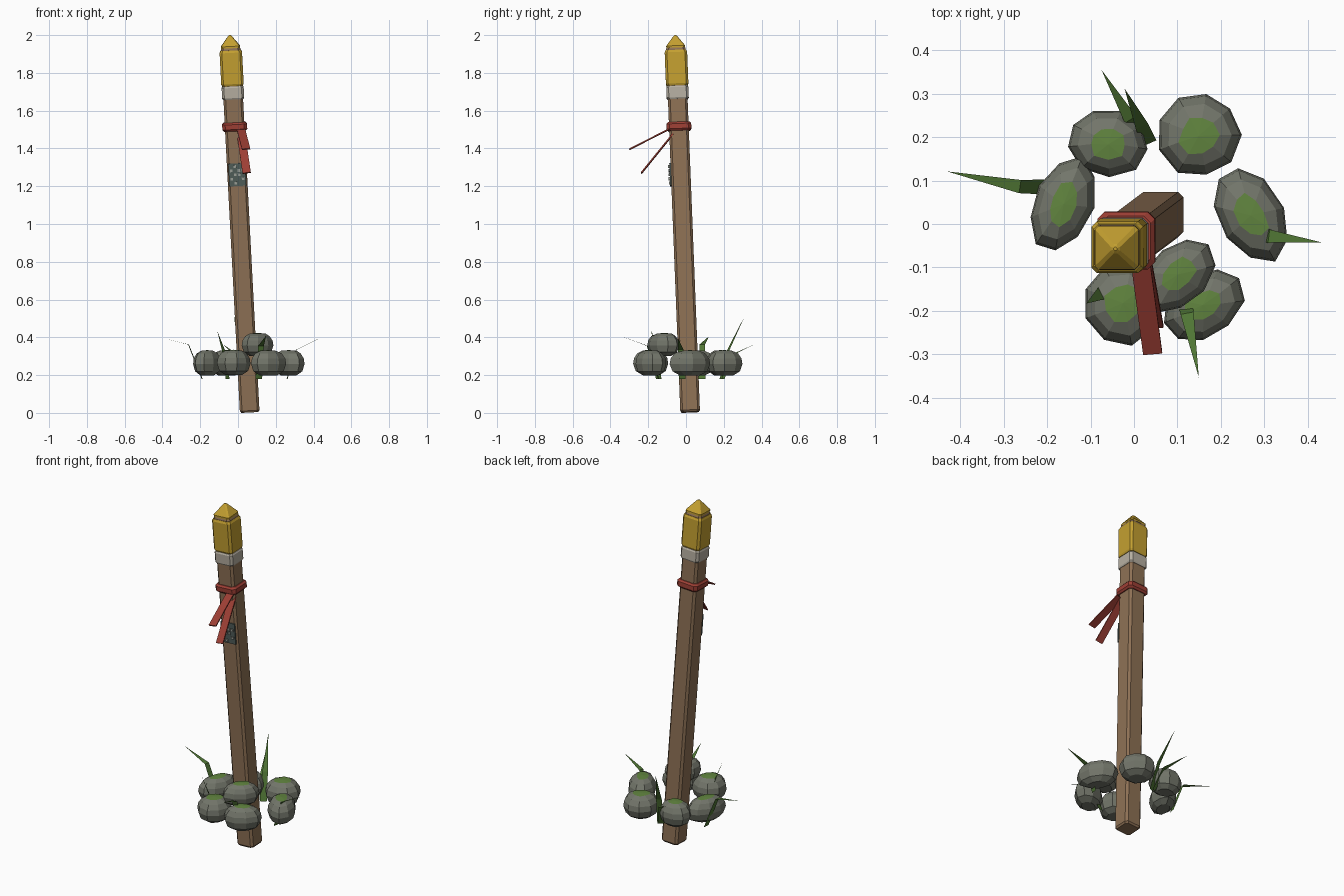
import bpy, bmesh, math, random
from mathutils import Vector, Matrix

if "Cube" in bpy.data.objects:
    bpy.data.objects.remove(bpy.data.objects["Cube"])

random.seed(4)


def mat(name, rgb):
    m = bpy.data.materials.new(name)
    m.diffuse_color = (*rgb, 1)
    m.use_nodes = True
    m.node_tree.nodes["Principled BSDF"].inputs["Base Color"].default_value = m.diffuse_color
    return m


WOOD = mat("wood brown", (0.27, 0.165, 0.09))
GOLD = mat("gold", (0.55, 0.35, 0.03))
WHITE = mat("off white", (0.47, 0.43, 0.36))
RED = mat("cloth red", (0.34, 0.05, 0.035))
STONE = mat("stone grey", (0.17, 0.18, 0.145))
MOSS = mat("moss green", (0.12, 0.235, 0.05))
GRASS = mat("grass green", (0.08, 0.18, 0.035))
SLATE = mat("dark slate", (0.08, 0.11, 0.10))
PALE = mat("pale grey", (0.33, 0.35, 0.31))


def finish(bm, name, mats, matrix=None):
    if matrix:
        bm.transform(matrix)
    bmesh.ops.recalc_face_normals(bm, faces=bm.faces)
    me = bpy.data.meshes.new(name)
    bm.to_mesh(me)
    bm.free()
    for m in mats:
        me.materials.append(m)
    ob = bpy.data.objects.new(name, me)
    bpy.context.collection.objects.link(ob)
    return ob


def loft(bm, rings):
    """Bridge equal-length point rings and cap both ends."""
    vs = [[bm.verts.new(p) for p in r] for r in rings]
    n = len(vs[0])
    for a, b in zip(vs, vs[1:]):
        for i in range(n):
            bm.faces.new((a[i], a[(i + 1) % n], b[(i + 1) % n], b[i]))
    return bm.faces.new(vs[0][::-1]), bm.faces.new(vs[-1])


def square(w, z, c):
    """Chamfered square ring of width w."""
    h = w / 2
    k = h - c
    return [(x, y, z) for x, y in ((h, -k), (h, k), (k, h), (-k, h),
                                   (-h, k), (-h, -k), (-k, -h), (k, -h))]


# leaning axis shared by everything on the post
base, tip = Vector((0.062, 0.022, 0.004)), Vector((-0.043, -0.057, 2.0))
axis = tip - base
LEAN = Matrix.Translation(base) @ Vector((0, 0, 1)).rotation_difference(axis).to_matrix().to_4x4()


def post_part(name, m, profile, c=0.012):
    bm = bmesh.new()
    loft(bm, [square(w, z, min(c, w * 0.3)) for w, z in profile])
    return finish(bm, name, [m], LEAN)


post_part("post", WOOD, [(0.09, 0), (0.104, 0.01), (0.104, 1.925), (0.094, 1.938)])
post_part("white_band", WHITE, [(0.108, 1.66), (0.117, 1.668), (0.117, 1.722), (0.108, 1.73)])
post_part("gold_sleeve", GOLD, [(0.11, 1.732), (0.119, 1.742), (0.119, 1.908), (0.108, 1.92)])
post_part("gold_point", GOLD, [(0.1, 1.932), (0.1, 1.942), (0.022, 1.994), (0.008, 2.0)], 0.008)
post_part("red_wrap", RED, [(0.114, 1.492), (0.132, 1.502), (0.132, 1.528), (0.114, 1.538)], 0.016)


# ribbon tails
def ribbon(name, a, b, w=0.044, t=0.007):
    a, b = Vector(a), Vector(b)
    d = (b - a).normalized()
    side = Vector((1, -0.1, 0))
    side = (side - d * side.dot(d)).normalized()
    up = d.cross(side)
    bm = bmesh.new()
    loft(bm, [[p + side * sx * w / 2 + up * sy * t / 2
               for sx, sy in ((1, 1), (-1, 1), (-1, -1), (1, -1))] for p in (a, b)])
    finish(bm, name, [RED])


ribbon("ribbon_upper", (0.014, -0.08, 1.507), (0.043, -0.298, 1.396))
ribbon("ribbon_lower", (0.016, -0.07, 1.475), (0.046, -0.236, 1.27))


# carved plate on the front of the post
def box(bm, x, y, z, sx, sy, sz):
    bmesh.ops.create_cube(bm, size=1, matrix=Matrix.Translation((x, y, z)) @ Matrix.Diagonal((sx, sy, sz, 1)))


bm = bmesh.new()
box(bm, 0, -0.0545, 1.262, 0.09, 0.008, 0.12)
finish(bm, "inlay_plate", [SLATE], LEAN)
bm = bmesh.new()
for row, cols in enumerate(((1,), (0, 3), (1, 2), (0, 2, 3), (1,))):
    for c in cols:
        box(bm, -0.03 + 0.02 * c, -0.061, 1.218 + 0.022 * row, 0.014, 0.008, 0.014)
finish(bm, "inlay_chips", [PALE], LEAN)


# mossy stones: centre, half sizes, turn in degrees
def stone(name, c, rx, ry, turn, hz=0.066, n=9):
    bm = bmesh.new()
    wob = [random.uniform(0.94, 1.04) for _ in range(n)]
    rings = []
    for r, z in ((0.5, -1), (0.86, -0.68), (1, -0.1), (0.95, 0.35), (0.76, 0.75), (0.46, 0.97)):
        ring = []
        for i in range(n):
            a = math.tau * i / n
            k = r * wob[i] * (random.uniform(0.85, 1.15) if r < 0.5 else 1)
            ring.append((k * rx * math.cos(a), k * ry * math.sin(a), z * hz))
        rings.append(ring)
    _, top = loft(bm, rings)
    top.material_index = 1
    poke = bmesh.ops.poke(bm, faces=[top])
    poke["verts"][0].co.z = hz * 1.02
    for f in poke["faces"]:
        f.material_index = 1
    finish(bm, name, [STONE, MOSS],
           Matrix.Translation(c) @ Matrix.Rotation(math.radians(turn), 4, 'Z'))


for i, s in enumerate((
        ((-0.06, 0.188, 0.265), 0.096, 0.078, -10),
        ((0.15, 0.205, 0.265), 0.096, 0.098, 0),
        ((0.268, 0.02, 0.265), 0.117, 0.075, -62),
        ((-0.163, 0.045, 0.265), 0.115, 0.07, 68),
        ((-0.022, -0.183, 0.267), 0.092, 0.095, 0),
        ((0.16, -0.188, 0.265), 0.105, 0.075, 38),
        ((0.1, -0.118, 0.362), 0.1, 0.07, 45, 0.06))):
    stone(f"stone_{i + 1}", *s)


# bent grass blades: root, bend, tip
def blade(name, root, bend, end, w=0.036):
    root, bend, end = Vector(root), Vector(bend), Vector(end)
    side = (end - root).cross(Vector((0, 0, 1))).normalized() * w / 2
    bm = bmesh.new()
    a, b, c, d, e = [bm.verts.new(p) for p in (root - side, root + side, bend + side * 0.85,
                                               bend - side * 0.85, end)]
    bm.faces.new((a, b, c, d))
    bm.faces.new((d, c, e))
    finish(bm, name, [GRASS])


for i, b in enumerate((
        ((-0.19, 0.085, 0.18), (-0.262, 0.086, 0.362), (-0.43, 0.121, 0.405)),
        ((0.26, -0.02, 0.18), (0.31, -0.028, 0.335), (0.43, -0.042, 0.395)),
        ((0.035, 0.185, 0.18), (0.018, 0.225, 0.335), (-0.022, 0.312, 0.515)),
        ((0.025, 0.195, 0.18), (-0.008, 0.24, 0.305), (-0.075, 0.355, 0.36)),
        ((0.11, -0.145, 0.18), (0.122, -0.205, 0.355), (0.149, -0.353, 0.41)),
        ((-0.055, -0.145, 0.18), (-0.075, -0.16, 0.325), (-0.11, -0.183, 0.435)))):
    blade(f"grass_blade_{i + 1}", *b)
